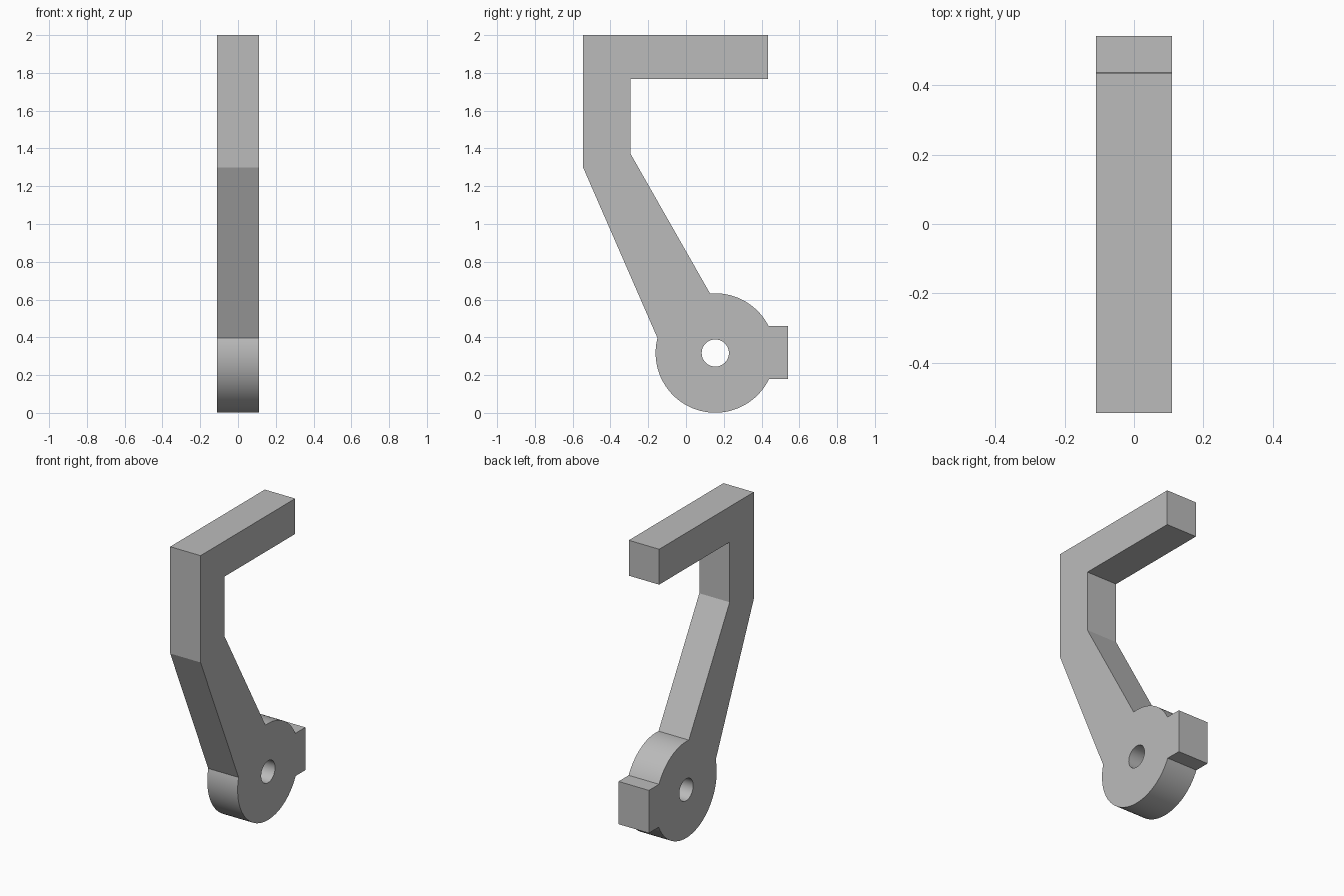
import bpy, bmesh
from math import cos, sin, radians
from mathutils import Vector

cube = bpy.data.objects.get("Cube")
if cube:
    bpy.data.objects.remove(cube)

HALF_WIDTH = 0.11
HUB_Y, HUB_Z, HUB_R, HOLE_R = 0.155, 0.317, 0.316, 0.072

grey = bpy.data.materials.new("plain grey")
grey.use_nodes = True
colour = (0.5, 0.5, 0.5, 1)
grey.diffuse_color = colour
grey.node_tree.nodes["Principled BSDF"].inputs["Base Color"].default_value = colour


def arc(radius, start, end, steps):
    """Points around the hub centre, angles in degrees."""
    angles = [radians(start + (end - start) * i / steps) for i in range(steps + 1)]
    return [(HUB_Y + radius * cos(a), HUB_Z + radius * sin(a)) for a in angles]


def add_loop(bm, points):
    verts = [bm.verts.new((-HALF_WIDTH, y, z)) for y, z in points]
    return [bm.edges.new((a, b)) for a, b in zip(verts, verts[1:] + verts[:1])]


# Side profile: hooked arm, round hub and rear tab
arm = [(-0.545, 1.3), (-0.545, 2), (0.435, 2), (0.435, 1.768),
       (-0.295, 1.768), (-0.295, 1.374)]
tab = [(0.541, 0.46), (0.541, 0.18)]
outline = arm + arc(HUB_R, 95, 27, 24) + tab + arc(HUB_R, -25.7, -194.5, 56)
pivot_hole = arc(HOLE_R, 0, 360, 48)[:-1]

# Fill around the pivot hole, then extrude across the width
bm = bmesh.new()
edges = add_loop(bm, outline) + add_loop(bm, pivot_hole)
bmesh.ops.triangle_fill(bm, edges=edges, use_beauty=True, normal=Vector((-1, 0, 0)))
result = bmesh.ops.extrude_face_region(bm, geom=bm.faces[:], use_keep_orig=True)
moved = [g for g in result["geom"] if isinstance(g, bmesh.types.BMVert)]
bmesh.ops.translate(bm, verts=moved, vec=(2 * HALF_WIDTH, 0, 0))
bmesh.ops.recalc_face_normals(bm, faces=bm.faces[:])
bmesh.ops.dissolve_limit(bm, angle_limit=radians(0.5), verts=bm.verts[:], edges=bm.edges[:])

mesh = bpy.data.meshes.new("hooked_lever")
bm.to_mesh(mesh)
bm.free()
mesh.materials.append(grey)
lever = bpy.data.objects.new("hooked_lever", mesh)
bpy.context.collection.objects.link(lever)

# Smooth hub and hole, crisp corners
bpy.ops.object.select_all(action='DESELECT')
lever.select_set(True)
bpy.context.view_layer.objects.active = lever
bpy.ops.object.shade_smooth_by_angle(angle=radians(15))
